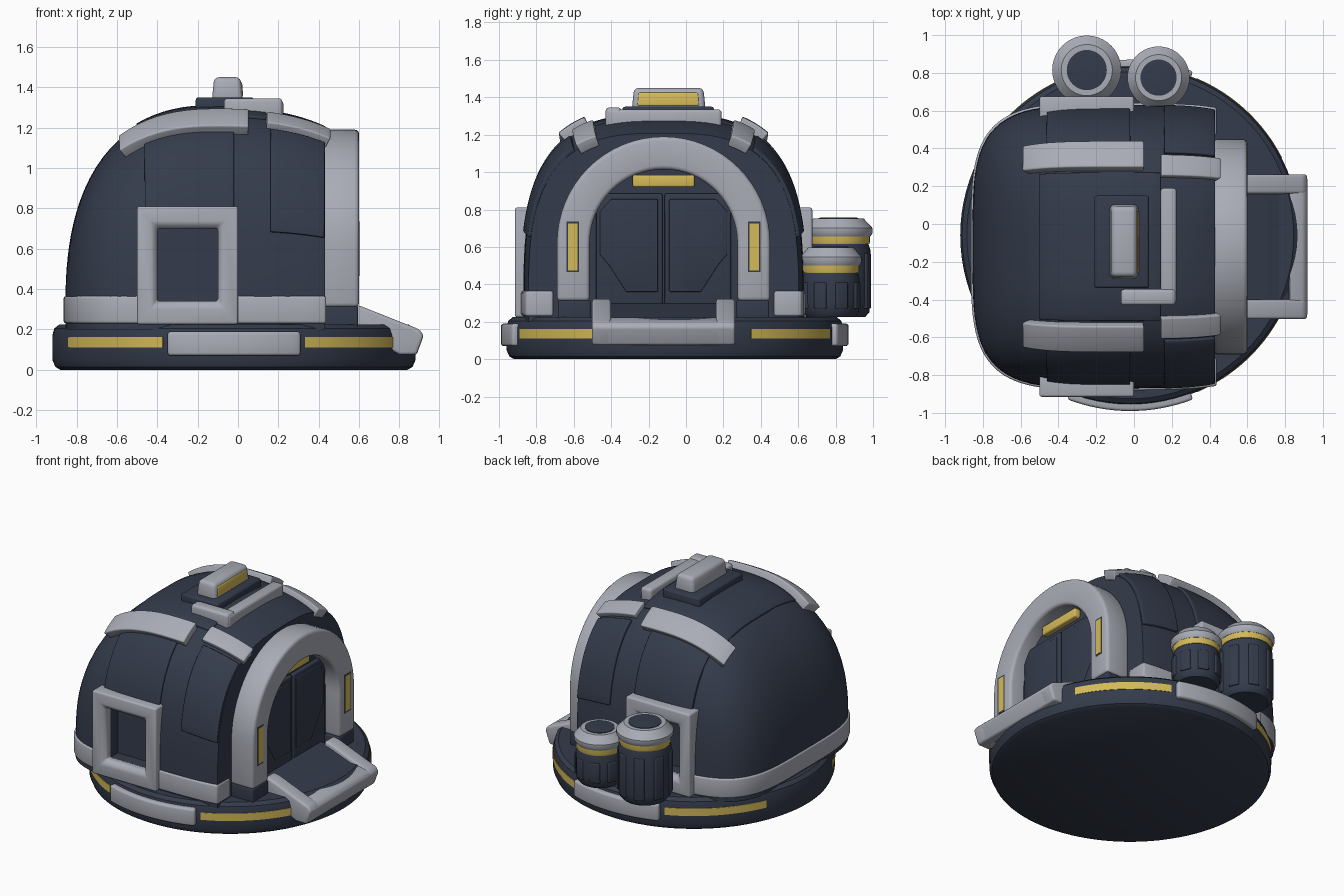
import bpy, bmesh, math
from mathutils import Vector

if "Cube" in bpy.data.objects:
    bpy.data.objects.remove(bpy.data.objects["Cube"])

def material(name, col):
    m = bpy.data.materials.new(name)
    m.diffuse_color = (*col, 1)
    m.use_nodes = True
    m.node_tree.nodes["Principled BSDF"].inputs["Base Color"].default_value = m.diffuse_color
    return m

DARK = material("dark navy", (0.034, 0.044, 0.070))
GREY = material("light grey", (0.40, 0.415, 0.47))
GOLD = material("yellow light", (0.66, 0.49, 0.10))

CX, CY, Z0 = -0.1, -0.12, 0.3      # dome centre
AL, AR, B, H = 0.755, 1.0, 0.75, 1.0  # dome left/right length, half width, height
SIDES = (-1, 1)

def skin(name, rows, mat, wrap=False, bevel=0.0, cutter=None):
    """Skin a stack of closed loops; cap the ends unless wrapped."""
    bm = bmesh.new()
    vs = [[bm.verts.new(p) for p in r] for r in rows]
    n = len(rows[0])
    for i in range(len(rows) if wrap else len(rows) - 1):
        a, b = vs[i], vs[(i + 1) % len(rows)]
        for j in range(n):
            k = (j + 1) % n
            bm.faces.new((a[j], a[k], b[k], b[j]))
    if not wrap:
        bm.faces.new(vs[0])
        bm.faces.new(vs[-1])
    bmesh.ops.recalc_face_normals(bm, faces=bm.faces)
    me = bpy.data.meshes.new(name)
    bm.to_mesh(me)
    bm.free()
    me.materials.append(mat)
    ob = bpy.data.objects.new(name, me)
    bpy.context.collection.objects.link(ob)
    bpy.ops.object.select_all(action='DESELECT')
    bpy.context.view_layer.objects.active = ob
    ob.select_set(True)
    if cutter:
        for c in cutter:
            m = ob.modifiers.new("cut", 'BOOLEAN')
            m.operation, m.object, m.solver = 'DIFFERENCE', c, 'EXACT'
            bpy.ops.object.modifier_apply(modifier=m.name)
    if bevel:
        m = ob.modifiers.new("bevel", 'BEVEL')
        m.width, m.segments, m.limit_method, m.angle_limit = bevel, 3, 'ANGLE', 0.6
        bpy.ops.object.modifier_apply(modifier=m.name)
    bpy.ops.object.shade_smooth_by_angle(angle=math.radians(35))
    return ob

def box(name, x, y, z, mat, bevel=0.0, taper=0.0):
    t = taper
    lo = [(x[0], y[0], z[0]), (x[1], y[0], z[0]), (x[1], y[1], z[0]), (x[0], y[1], z[0])]
    hi = [(x[0]+t, y[0]+t, z[1]), (x[1]-t, y[0]+t, z[1]), (x[1]-t, y[1]-t, z[1]), (x[0]+t, y[1]-t, z[1])]
    return skin(name, [lo, hi], mat, bevel=bevel)

def lathe(name, c, prof, mat, n=64, bevel=0.0):
    return skin(name, [[(c[0] + r * math.cos(2*math.pi*k/n), c[1] + r * math.sin(2*math.pi*k/n), z)
                        for k in range(n)] for r, z in prof], mat, bevel=bevel)

def dome_point(x, t):
    """Point on the dome: x position and angle t (degrees) over the top."""
    u = min(abs(x - CX) / (AL if x < CX else AR), 0.9999)
    v = u if x < CX else u / 0.87
    w, h = B * (1 - v**4)**0.25, H * (1 - u**2.45)**(1/2.45)
    c, s = math.cos(math.radians(t)), max(math.sin(math.radians(t)), 0)
    return Vector((x, CY + math.copysign(w * abs(c)**(2/3), c), Z0 + h * s**(2/3)))

def patch(name, x0, x1, t0, t1, thick, mat, bevel, n=14):
    """Curved plate lying on the dome."""
    def off(x, t, d):
        e = 0.02
        nx = (dome_point(x, t + 1) - dome_point(x, t - 1)).cross(
            dome_point(x + e, t) - dome_point(x - e, t)).normalized()
        return dome_point(x, t) + nx * d
    ts = [t0 + (t1 - t0) * k / n for k in range(n + 1)]
    rows = []
    for i in range(n + 1):
        x = x0 + (x1 - x0) * i / n
        rows.append([off(x, t, thick) for t in ts] + [off(x, t, -0.03) for t in reversed(ts)])
    return skin(name, rows, mat, bevel=bevel)

# Base disc with plates and light strips
BC = (-0.02, -0.06)
lathe("base_disc", BC, [(0.86, 0), (0.885, 0.015), (0.9, 0.05), (0.9, 0.17), (0.89, 0.205), (0.865, 0.225)], DARK, 96)

def arc(name, a0, a1, r0, r1, z0, z1, mat, bevel):
    rows = []
    for k in range(17):
        a = math.radians(a0 + (a1 - a0) * k / 16)
        rows.append([(BC[0] + r * math.cos(a), BC[1] + r * math.sin(a), z)
                     for r, z in ((r0, z0), (r1, z0), (r1, z1), (r0, z1))])
    skin(name, rows, mat, bevel=bevel)

for s in SIDES:
    arc("base_plate", s*90 - 21, s*90 + 21, 0.85, 0.93, 0.07, 0.19, GREY, 0.015)
    arc("base_light_right", s*27, s*67, 0.87, 0.903, 0.11, 0.162, GOLD, 0)
    arc("base_light_left", s*113, s*156, 0.87, 0.903, 0.11, 0.162, GOLD, 0)

# Dome shell with window recesses cut in both sides
cutters = [box("window_cutter", (-0.405, -0.095), sorted((CY + s*0.64, CY + s*1.0)), (0.335, 0.705), DARK) for s in SIDES]
xs = [CX - AL * (1 - (1 - k/24)**3) for k in range(23, 0, -1)] + [CX + 0.53 * k/14 for k in range(15)]
rows = []
for x in xs:
    r = [dome_point(x, 180 * k / 56) for k in range(57)]
    rows.append([Vector((x, r[0].y, 0.2))] + r + [Vector((x, r[-1].y, 0.2))])
skin("dome_shell", rows, DARK, cutter=cutters)
for c in cutters:
    bpy.data.objects.remove(c)

# Grey skirt around the dome foot
def skirt(name, path):
    skin(name, [[(*p, 0.23), (*q, 0.23), (*q, 0.365), (*p, 0.365)] for p, q in path], GREY, bevel=0.012)

def plan(deg, d):
    c, s = math.cos(math.radians(deg)), math.sin(math.radians(deg))
    return (CX - (AL + d) * abs(c)**0.5, CY + math.copysign((B + d) * abs(s)**0.5, s))

skirt("skirt_back", [(plan(a, -0.05), plan(a, 0.009)) for a in [-79 + 158*k/60 for k in range(61)]])
for s in SIDES:
    skirt("skirt_side", [((x, CY + s*0.59), (x, CY + s*y)) for x, y in ((-0.06, 0.762), (0.2, 0.758), (0.34, 0.75), (0.437, 0.737))])

# Window frames
for s in SIDES:
    rows = []
    for ox, oz, ix, iz in ((-0.5, 0.225, -0.4, 0.34), (0.0, 0.225, -0.1, 0.34), (0.0, 0.81, -0.1, 0.7), (-0.5, 0.81, -0.4, 0.7)):
        mx, mz = ix + (ox - ix) * 0.25, iz + (oz - iz) * 0.25
        rows.append([(ox, CY + s*0.64, oz), (ox, CY + s*0.795, oz), (mx, CY + s*0.795, mz),
                     (ix, CY + s*0.77, iz), (ix, CY + s*0.725, iz)])
    skin("window_frame", rows, GREY, wrap=True, bevel=0.012)

# Raised dome panels and roof rails
patch("roof_panel", -0.5, 0.14, 68, 112, 0.012, DARK, 0.006)
for m in (lambda a, b: (a, b), lambda a, b: (180 - b, 180 - a)):
    patch("side_panel", -0.46, -0.02, *m(19, 62), 0.015, DARK, 0.006)
    patch("front_panel", 0.16, 0.425, *m(14, 58), 0.018, DARK, 0.006)
    patch("long_rail", -0.56, 0.05, *m(54, 67), 0.055, GREY, 0.015)
    patch("short_rail", 0.14, 0.445, *m(60, 70), 0.035, GREY, 0.012)

# Roof beacon and bracket
box("beacon_base", (-0.21, 0.08), (-0.34, 0.15), (1.25, 1.35), DARK, 0.015)
box("beacon_body", (-0.13, 0.025), (-0.29, 0.105), (1.33, 1.45), GREY, 0.025, 0.012)
box("beacon_light", (0.0, 0.026), (-0.26, 0.07), (1.355, 1.425), GOLD, 0.008, 0.006)
box("bracket_bar", (0.14, 0.225), (-0.42, 0.19), (1.23, 1.335), GREY, 0.018)
box("bracket_foot", (-0.07, 0.22), (-0.43, -0.345), (1.23, 1.345), GREY, 0.018)

# Door arch with foot blocks, slot lights and back wall
def arch_path(hw, z0):
    pts = [(CY - hw, z0)]
    pts += [(CY - hw * math.cos(math.pi*k/32), 0.62 + hw * math.sin(math.pi*k/32)) for k in range(33)]
    return pts + [(CY + hw, z0)]

outer, inner = arch_path(0.57, 0.31), arch_path(0.395, 0.31)
skin("door_arch", [[(0.42, *o), (0.6, *o), (0.6, *i), (0.42, *i)] for o, i in zip(outer, inner)], GREY, bevel=0.022)
wall = arch_path(0.41, 0.21)
skin("door_wall", [[(x, *p) for p in wall] for x in (0.4, 0.49)], DARK)
for s in SIDES:
    box("arch_foot", (0.4, 0.595), sorted((CY + s*0.39, CY + s*0.565)), (0.2, 0.315), DARK, 0.01)
    c = CY + s * 0.485
    box("slot_rim", (0.55, 0.6012), (c - 0.033, c + 0.033), (0.465, 0.735), DARK)
    box("slot_light", (0.55, 0.6025), (c - 0.026, c + 0.026), (0.475, 0.725), GOLD)

# Door leaves with raised inlays
def leaf(name, s, pts, x0, x1, bevel):
    skin(name, [[(x, CY + s * y, z) for y, z in pts] for x in (x0, x1)], DARK, bevel=bevel)

for s in SIDES:
    leaf("door_leaf", s, [(0.006, 0.24), (0.36, 0.24), (0.36, 0.83), (0.31, 0.885), (0.006, 0.885)], 0.45, 0.515, 0.008)
    leaf("door_inlay", s, [(0.03, 0.36), (0.2, 0.36), (0.29, 0.5), (0.34, 0.56), (0.34, 0.79),
                           (0.28, 0.855), (0.03, 0.855)], 0.5, 0.52, 0.005)
box("door_light", (0.47, 0.53), (CY - 0.165, CY + 0.165), (0.92, 0.985), GOLD, 0.01)

# Entry ramp
def slab(name, pts, y0, y1, mat, bevel):
    skin(name, [[(x, y, z) for x, z in pts] for y in (y0, y1)], mat, bevel=bevel)

rail = [(0.56, 0.2), (0.56, 0.325), (0.61, 0.315), (0.9, 0.2), (0.92, 0.17), (0.885, 0.075), (0.8, 0.075)]
for s in SIDES:
    y = sorted((CY + s * 0.28, CY + s * 0.383))
    slab("ramp_rail", rail, *y, GREY, 0.015)
slab("ramp_lip", [(0.82, 0.075), (0.82, 0.222), (0.9, 0.198), (0.92, 0.17), (0.885, 0.075)], CY - 0.37, CY + 0.37, GREY, 0.012)
slab("ramp_floor", [(0.48, 0.2), (0.48, 0.3), (0.59, 0.29), (0.835, 0.2), (0.835, 0.12)], CY - 0.31, CY + 0.31, DARK, 0)

# Rear tanks: dark body, ribs, yellow ring, grey cap, dark plug
for x, y, r, top in ((-0.25, 0.815, 0.183, 0.755), (0.13, 0.775, 0.165, 0.6)):
    lathe("tank_body", (x, y), [(r*0.78, 0.225), (r*0.9, 0.25), (r*0.93, 0.3), (r*0.93, top - 0.17),
                                (r*0.86, top - 0.13)], DARK, 40)
    for k in range(8):
        a = math.pi * (k + 0.5) / 4
        d, n = Vector((math.cos(a), math.sin(a), 0)), Vector((-math.sin(a), math.cos(a), 0))
        o = Vector((x, y, 0))
        rows = [[o + d*r*f + n*g + Vector((0, 0, z)) for f, g in ((0.85, -0.04), (0.97, -0.03), (0.97, 0.03), (0.85, 0.04))]
                for z in (0.27, top - 0.19)]
        skin("tank_rib", rows, DARK, bevel=0.006)
    lathe("tank_ring", (x, y), [(r*0.9, top - 0.14), (r*0.92, top - 0.13), (r*0.92, top - 0.08)], GOLD, 40)
    lathe("tank_cap", (x, y), [(r*0.93, top - 0.1), (r, top - 0.08), (r, top - 0.055), (r*0.74, top - 0.004),
                               (r*0.62, top - 0.004)], GREY, 40)
    lathe("tank_plug", (x, y), [(r*0.58, top - 0.03), (r*0.58, top), (r*0.5, top + 0.002)], DARK, 40)
